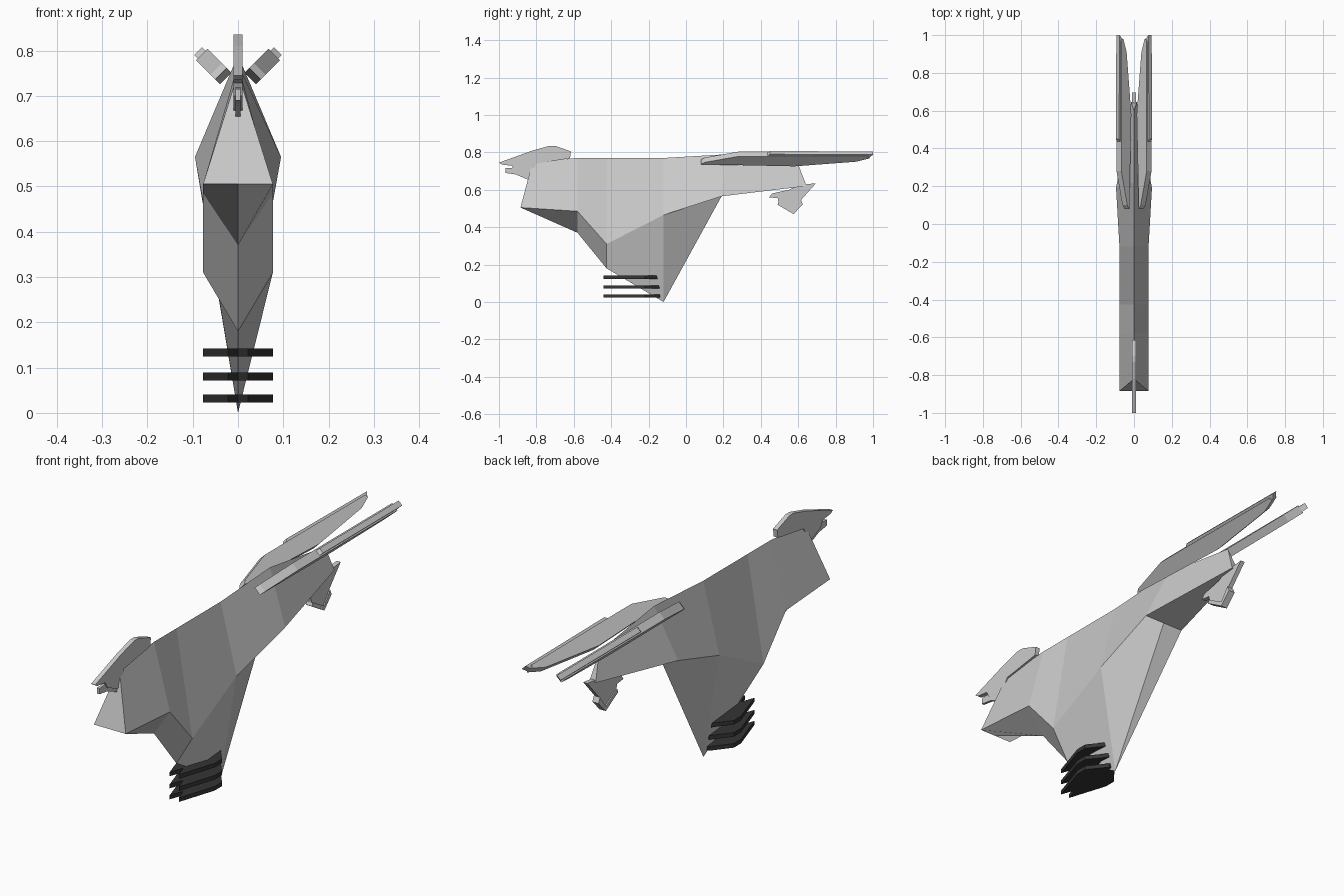
import bpy, bmesh
from mathutils import Vector

if "Cube" in bpy.data.objects:
    bpy.data.objects.remove(bpy.data.objects["Cube"])


def finish(name, bm, mat=None):
    bmesh.ops.remove_doubles(bm, verts=bm.verts, dist=0.0002)
    bmesh.ops.recalc_face_normals(bm, faces=bm.faces)
    me = bpy.data.meshes.new(name)
    bm.to_mesh(me)
    bm.free()
    ob = bpy.data.objects.new(name, me)
    bpy.context.collection.objects.link(ob)
    if mat:
        me.materials.append(mat)
    return ob


def plate(name, outline, origin, a, b, n, thick, mat=None):
    """Extrude a 2D outline spanned by axes a and b, centred along n."""
    origin, a, b, n = Vector(origin), Vector(a), Vector(b), Vector(n)
    bm = bmesh.new()
    vs = [bm.verts.new(origin + a * p + b * q - n * thick / 2) for p, q in outline]
    face = bm.faces.new(vs)
    ext = bmesh.ops.extrude_face_region(bm, geom=[face])
    moved = [v for v in ext["geom"] if isinstance(v, bmesh.types.BMVert)]
    bmesh.ops.translate(bm, vec=n * thick, verts=moved)
    return finish(name, bm, mat)


# Body: diamond sections given as top (y, z), side (y, z), half width, keel (y, z)
sections = [
    ((-0.82, 0.75), (-0.885, 0.505), 0.077, (-0.885, 0.505)),
    ((-0.58, 0.77), (-0.58, 0.485), 0.077, (-0.58, 0.37)),
    ((-0.425, 0.77), (-0.425, 0.31), 0.077, (-0.425, 0.18)),
    ((-0.12, 0.77), (-0.12, 0.465), 0.077, (-0.12, 0.0)),
    ((0.22, 0.79), (0.19, 0.565), 0.095, (0.19, 0.565)),
    ((0.60, 0.735), (0.645, 0.62), 0.015, (0.645, 0.62)),
]
bm = bmesh.new()
rings = []
for top, side, w, keel in sections:
    rings.append([bm.verts.new(c) for c in
                  ((0, *top), (w, *side), (0, *keel), (-w, *side))])
for r, s in zip(rings, rings[1:]):
    for i in range(4):
        j = (i + 1) % 4
        bm.faces.new((r[i], r[j], s[j], s[i]))
bm.faces.new(rings[0])
bm.faces.new(rings[-1])
finish("body", bm)

Y, Z, X = (0, 1, 0), (0, 0, 1), (1, 0, 0)

# Head crest with open beak
crest = [(-0.64, 0.765), (-0.62, 0.77), (-0.615, 0.805), (-0.70, 0.835),
         (-0.73, 0.835), (-0.82, 0.81), (-1.0, 0.745), (-0.985, 0.735),
         (-0.93, 0.728), (-0.915, 0.70), (-0.835, 0.665), (-0.80, 0.74)]
plate("head_crest", crest, (0, 0, 0), Y, Z, X, 0.02)
jaw = [(-0.90, 0.72), (-0.965, 0.715), (-0.965, 0.69), (-0.91, 0.682),
       (-0.835, 0.65), (-0.81, 0.72)]
plate("lower_jaw", jaw, (0, 0, 0), Y, Z, X, 0.012)

# Small fin under the tail
fin = [(0.60, 0.625), (0.695, 0.635), (0.615, 0.545), (0.61, 0.525),
       (0.575, 0.485), (0.495, 0.53), (0.49, 0.555), (0.445, 0.56),
       (0.46, 0.58), (0.55, 0.60)]
plate("tail_fin", fin, (0, 0, 0), Y, Z, X, 0.02)
edge = [(0.615, 0.545), (0.625, 0.522), (0.575, 0.47), (0.49, 0.52),
        (0.495, 0.535), (0.575, 0.49)]
plate("tail_fin_edge", edge, (0, 0, 0), Y, Z, X, 0.03)

# Pair of tail feathers tilted 45 degrees, each with an outer edge strip
feather = [(0.08, 0.015), (0.10, 0.03), (0.28, 0.075), (0.44, 0.075),
           (0.97, 0.073), (0.98, 0.06), (0.91, 0.035), (0.58, 0.0)]
strip = [(0.43, 0.07), (0.45, 0.086), (1.0, 0.082), (0.98, 0.06)]
k = 0.7071
for side, s in (("left", -1), ("right", 1)):
    base, up, n = (s * 0.027, 0, 0.738), (s * k, 0, k), (-s * k, 0, k)
    plate(side + "_tail_feather", feather, base, Y, up, n, 0.036)
    plate(side + "_feather_strip", strip, base, Y, up, n, 0.024)

# Three dark stacked claw plates
dark = bpy.data.materials.new("dark_claw")
dark.diffuse_color = (0.035, 0.035, 0.035, 1)
dark.use_nodes = True
dark.node_tree.nodes["Principled BSDF"].inputs["Base Color"].default_value = dark.diffuse_color
half = [(0.013, -0.14), (0.077, -0.22), (0.077, -0.27), (0.022, -0.44)]
claw = half + [(0, -0.38)] + [(-x, y) for x, y in reversed(half)]
for i, z in enumerate((0.032, 0.08, 0.133)):
    plate("claw_plate_%d" % (i + 1), claw, (0, 0, z), X, Y, Z, 0.018, dark)
